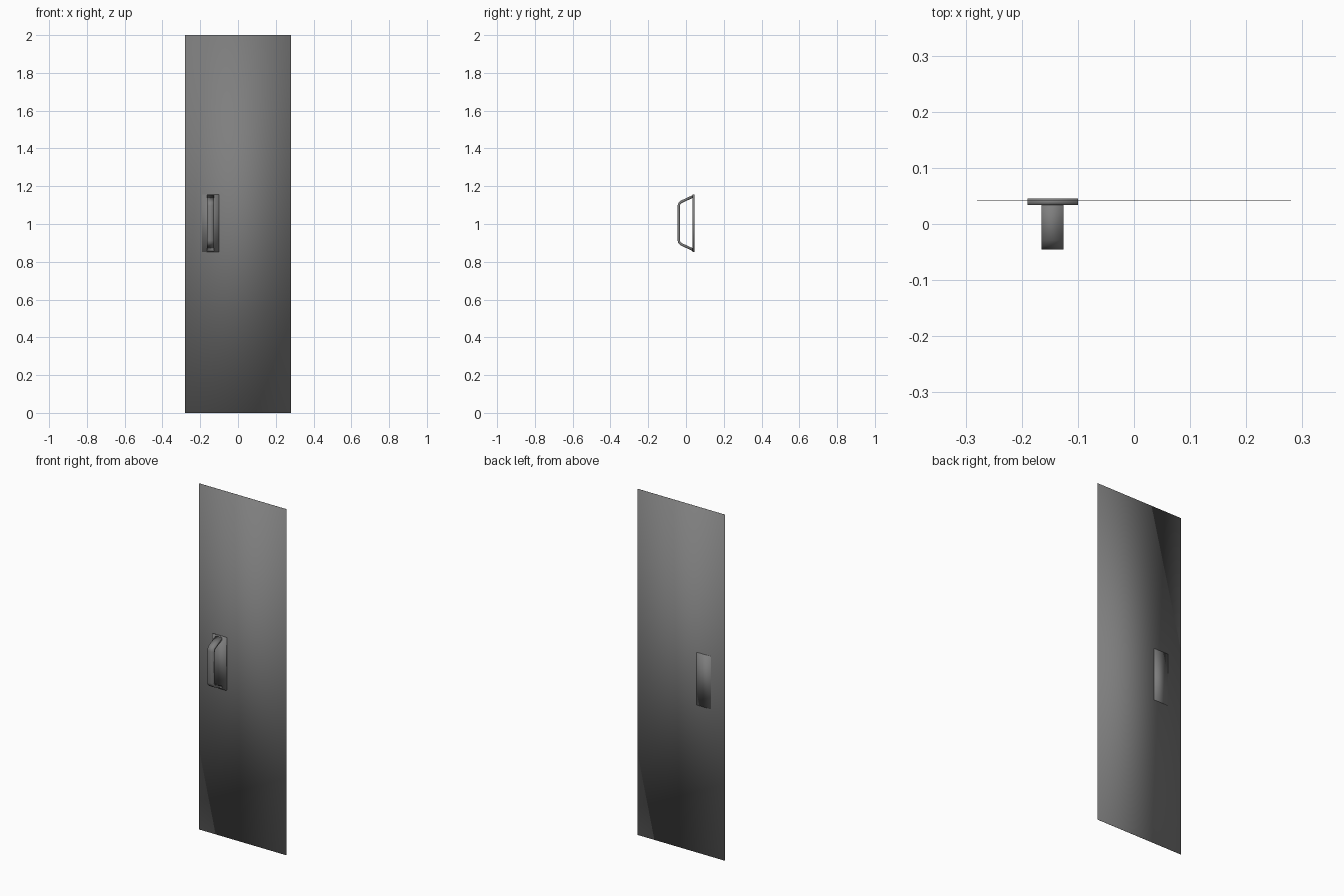
import bpy, bmesh

if "Cube" in bpy.data.objects:
    bpy.data.objects.remove(bpy.data.objects["Cube"])

grey = bpy.data.materials.new("dark grey")
grey.diffuse_color = (0.21, 0.21, 0.21, 1)
grey.use_nodes = True
grey.node_tree.nodes["Principled BSDF"].inputs["Base Color"].default_value = grey.diffuse_color


def finish(name, bm):
    bmesh.ops.recalc_face_normals(bm, faces=bm.faces[:])
    for f in bm.faces:
        f.smooth = True
    me = bpy.data.meshes.new(name)
    bm.to_mesh(me)
    bm.free()
    me.materials.append(grey)
    ob = bpy.data.objects.new(name, me)
    bpy.context.collection.objects.link(ob)
    return ob


def box(name, lo, hi):
    bm = bmesh.new()
    bmesh.ops.create_cube(bm, size=1)
    for v in bm.verts:
        v.co = [(a + b) / 2 + c * (b - a) for a, b, c in zip(lo, hi, v.co)]
    return finish(name, bm)


# Very thin door panel, softly shaded across its whole face
box("door_panel", (-0.28, 0.0415, 0), (0.28, 0.0425, 2))

# Mounting plate behind the grip, poking just through the panel
box("handle_plate", (-0.19, 0.034, 0.853), (-0.10, 0.045, 1.157))

# Bent strap grip: outer and inner outline (y, z offset), mirrored about z = 1.005
outer = [(0.040, 0.150), (-0.029, 0.118), (-0.040, 0.108), (-0.045, 0.092)]
inner = [(0.040, 0.135), (-0.023, 0.106), (-0.030, 0.100), (-0.033, 0.088)]


def mirrored(pts):
    return pts + [(y, -z) for y, z in reversed(pts)]


bm = bmesh.new()
rings = []
for o, i in zip(mirrored(outer), mirrored(inner)):
    corners = [(-0.165, o), (-0.126, o), (-0.126, i), (-0.165, i)]
    rings.append([bm.verts.new((x, p[0], 1.005 + p[1])) for x, p in corners])
for a, b in zip(rings, rings[1:]):
    for k in range(4):
        n = (k + 1) % 4
        bm.faces.new((a[k], a[n], b[n], b[k]))
bm.faces.new(rings[0])
bm.faces.new(rings[-1])
finish("handle_grip", bm)
